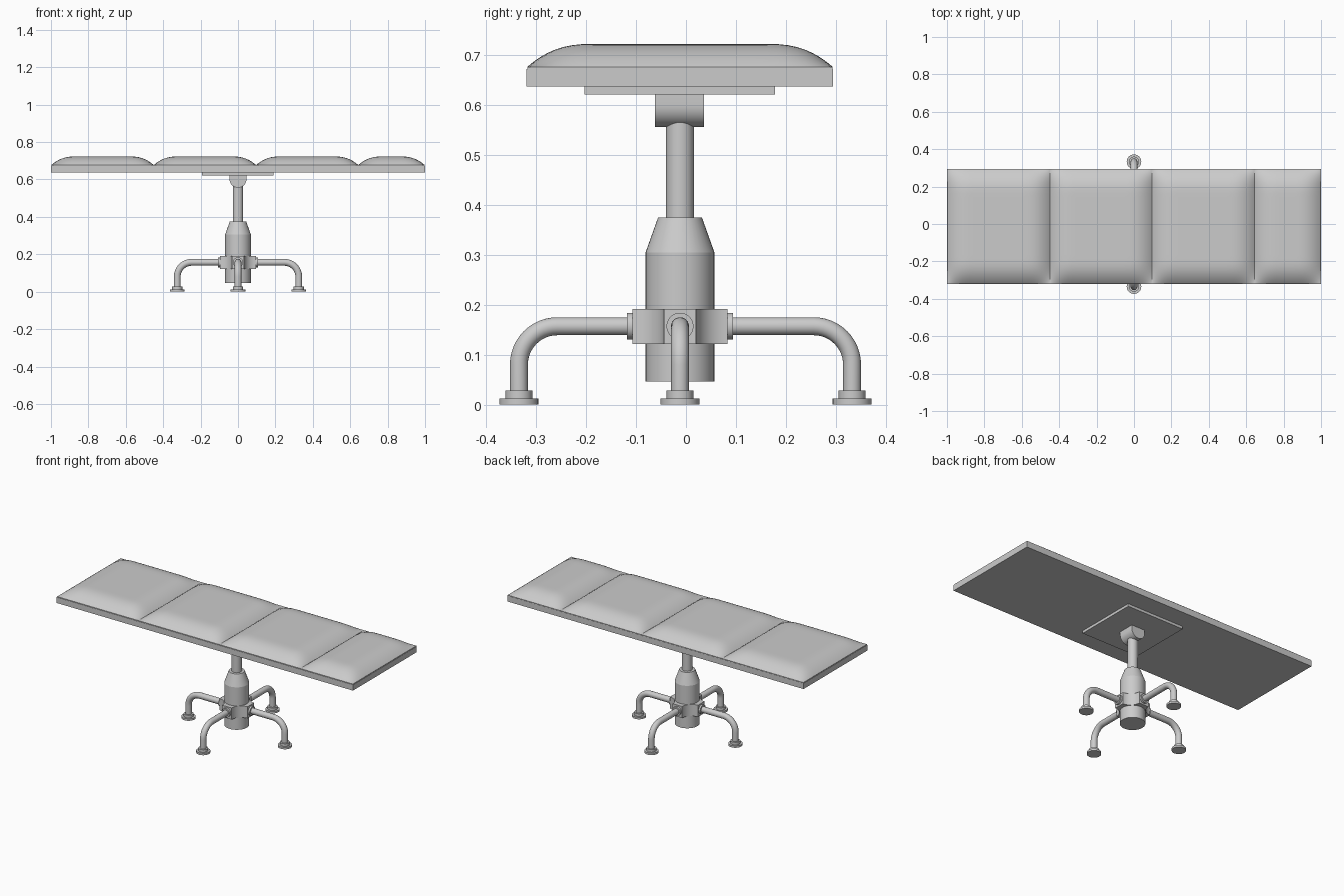
import bpy, bmesh, math
from mathutils import Vector, Matrix

if "Cube" in bpy.data.objects:
    bpy.data.objects.remove(bpy.data.objects["Cube"])

CY = -0.012  # y of the pedestal axis


def finish(name, bm, angle=35):
    bmesh.ops.recalc_face_normals(bm, faces=bm.faces)
    me = bpy.data.meshes.new(name)
    bm.to_mesh(me)
    bm.free()
    ob = bpy.data.objects.new(name, me)
    bpy.context.collection.objects.link(ob)
    bpy.ops.object.select_all(action='DESELECT')
    ob.select_set(True)
    bpy.context.view_layer.objects.active = ob
    bpy.ops.object.shade_smooth_by_angle(angle=math.radians(angle))
    return ob


def box(name, lo, hi):
    lo, hi = Vector(lo), Vector(hi)
    bm = bmesh.new()
    bmesh.ops.create_cube(bm, size=1, matrix=Matrix.Translation((lo + hi) / 2)
                          @ Matrix.Diagonal((*(hi - lo), 1)))
    return finish(name, bm)


def prism(name, pts, vec):
    bm = bmesh.new()
    f = bm.faces.new([bm.verts.new(p) for p in pts])
    r = bmesh.ops.extrude_face_region(bm, geom=[f], use_keep_orig=True)
    bmesh.ops.translate(bm, vec=vec, verts=[v for v in r['geom'] if isinstance(v, bmesh.types.BMVert)])
    return finish(name, bm)


def loft(bm, rings):
    rings = [[bm.verts.new(p) for p in r] for r in rings]
    n = len(rings[0])
    for a, b in zip(rings, rings[1:]):
        for i in range(n):
            bm.faces.new((a[i], a[(i + 1) % n], b[(i + 1) % n], b[i]))
    bm.faces.new(rings[0][::-1])
    bm.faces.new(rings[-1])


def circle(c, u, v, r, n):
    return [c + r * (math.cos(2 * math.pi * i / n) * u + math.sin(2 * math.pi * i / n) * v)
            for i in range(n)]


def lathe(bm, c, axis, profile, n=40):
    # profile: (radius, distance along axis)
    u = axis.orthogonal().normalized()
    v = axis.cross(u)
    loft(bm, [circle(c + axis * h, u, v, r, n) for r, h in profile])


def cushion(name, x0, x1, y0=-0.318, y1=0.294, zb=0.672, zt=0.723, n=36):
    # pillow top on a denser-at-the-edge grid, closed by a flat bottom
    def swell(d):
        return 1 - max(0, 1 - d / 0.13) ** 2.5
    bm = bmesh.new()
    t = [(1 - math.cos(math.pi * i / n)) / 2 for i in range(n + 1)]
    g = []
    for a in t:
        x = x0 + (x1 - x0) * a
        row = []
        for b in t:
            y = y0 + (y1 - y0) * b
            f = swell(min(x - x0, x1 - x)) * swell(min(y - y0, y1 - y))
            row.append(bm.verts.new((x, y, zb + 0.005 + (zt - zb - 0.005) * f)))
        g.append(row)
    for i in range(n):
        for j in range(n):
            bm.faces.new((g[i][j], g[i + 1][j], g[i + 1][j + 1], g[i][j + 1]))
    rim = [e for e in bm.edges if e.is_boundary]
    r = bmesh.ops.extrude_edge_only(bm, edges=rim)['geom']
    for v in r:
        if isinstance(v, bmesh.types.BMVert):
            v.co.z = zb
    bmesh.ops.holes_fill(bm, edges=[e for e in r if isinstance(e, bmesh.types.BMEdge)])
    return finish(name, bm, 45)


# table top, mounting plate and cushions
box("table_board", (-1, -0.32, 0.638), (1, 0.295, 0.673))
box("mounting_plate", (-0.193, -0.204, 0.622), (0.19, 0.178, 0.638))
seams = [-0.998, -0.45, 0.097, 0.643, 0.998]
for i, (a, b) in enumerate(zip(seams, seams[1:])):
    cushion(f"cushion_{i + 1}", a, b)

# rounded bracket under the plate
pts = [Vector((0.045, -0.062, 0.622)), Vector((-0.045, -0.062, 0.622))]
pts += [Vector((-0.045 * math.cos(k * math.pi / 20), -0.062,
                0.601 - 0.045 * math.sin(k * math.pi / 20))) for k in range(21)]
prism("pivot_bracket", pts, (0, 0.098, 0))

# pedestal column
Z = Vector((0, 0, 1))
base = Vector((0, CY, 0))
bm = bmesh.new()
lathe(bm, base, Z, [(0.069, 0.046), (0.069, 0.305), (0.044, 0.375)])
finish("pedestal_body", bm, 15)
bm = bmesh.new()
lathe(bm, base, Z, [(0.028, 0.36), (0.028, 0.585)])
finish("lift_column", bm)

# cross-shaped hub with concave corners
pts = []
for q in range(4):
    rot = Matrix.Rotation(q * math.pi / 2, 3, 'Z')
    for k in range(11):
        a = -math.pi / 2 - k * math.pi / 20
        p = Vector((0.095 + 0.063 * math.cos(a), 0.095 + 0.063 * math.sin(a), 0.121))
        pts.append(rot @ p + base)
prism("leg_hub", pts, (0, 0, 0.071))

# four bent tube legs with flanges and feet
for name, d, reach in (("right", (1, 0, 0), 0.325), ("back", (0, 1, 0), 0.345),
                       ("left", (-1, 0, 0), 0.325), ("front", (0, -1, 0), 0.323)):
    d = Vector(d)
    side = Z.cross(d)
    R, zc = 0.077, 0.157
    bm = bmesh.new()
    rings = [circle(base + d * 0.09 + Z * zc, side, Z, 0.018, 24)]
    for k in range(13):
        a = k / 12 * math.pi / 2
        c = base + d * (reach - R + R * math.sin(a)) + Z * (zc - R + R * math.cos(a))
        rings.append(circle(c, side, Z * math.cos(a) + d * math.sin(a), 0.018, 24))
    rings.append(circle(base + d * reach + Z * 0.02, side, d, 0.018, 24))
    loft(bm, rings)
    finish(f"{name}_leg", bm)
    bm = bmesh.new()
    lathe(bm, base + Z * zc, d, [(0.027, 0.09), (0.027, 0.106)], 32)
    finish(f"{name}_leg_flange", bm)
    bm = bmesh.new()
    lathe(bm, base + d * reach, Z, [(0.039, 0), (0.039, 0.012), (0.027, 0.012), (0.027, 0.028)], 32)
    finish(f"{name}_foot", bm)
